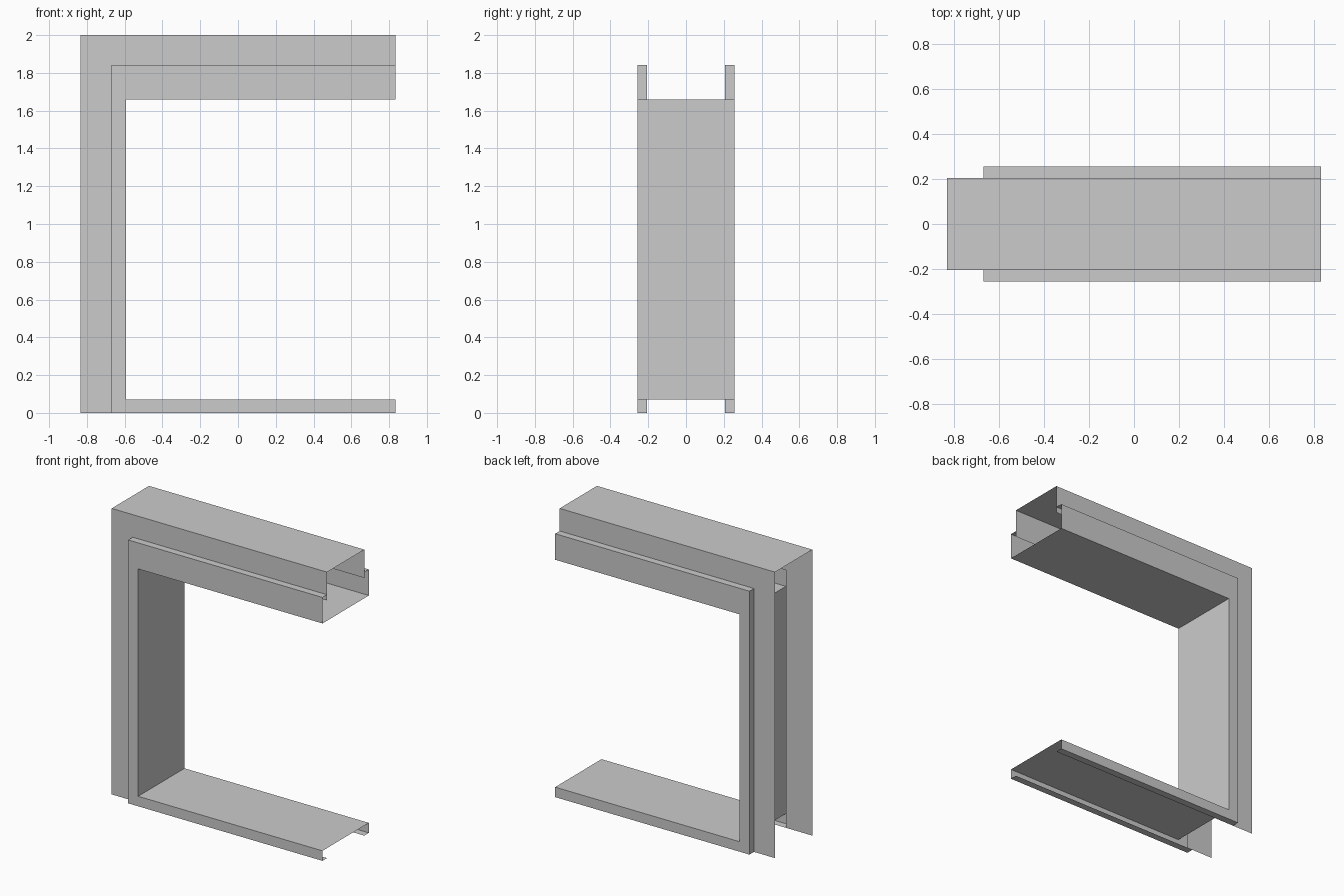
import bpy

if "Cube" in bpy.data.objects:
    bpy.data.objects.remove(bpy.data.objects["Cube"])

X0, X1 = -0.833, 0.833        # outer left edge, open right end
STEP_X, STEP_Z = -0.67, 1.842 # outer edge of the raised trim
IN_X, IN_Z, SILL = -0.593, 1.66, 0.07
LAP = 0.04                    # casing panel tucked behind the trim
Y_CASE, Y_TRIM = 0.206, 0.256


def sheet(name, faces):
    """Object from a list of 3D polygons."""
    verts, idx = [], []
    for f in faces:
        idx.append(list(range(len(verts), len(verts) + len(f))))
        verts += f
    me = bpy.data.meshes.new(name)
    me.from_pydata(verts, [], idx)
    me.update()
    ob = bpy.data.objects.new(name, me)
    bpy.context.collection.objects.link(ob)
    return ob


def panel(pts, y):
    """Flat upright polygon at depth y, facing outward."""
    pts = pts if y < 0 else pts[::-1]
    return [(x, y, z) for x, z in pts]


def strips(path, ya, yb):
    """Sweep an x-z path between two depths."""
    return [[(a[0], ya, a[1]), (a[0], yb, a[1]), (b[0], yb, b[1]), (b[0], ya, b[1])]
            for a, b in zip(path, path[1:])]


# Outlines in the x-z plane, counter-clockwise from the front
case_l = [(X0, 0), (STEP_X + LAP, 0), (STEP_X + LAP, STEP_Z - LAP),
          (X1, STEP_Z - LAP), (X1, 2), (X0, 2)]
trim_c = [(STEP_X, 0), (X1, 0), (X1, SILL), (IN_X, SILL),
          (IN_X, IN_Z), (X1, IN_Z), (X1, STEP_Z), (STEP_X, STEP_Z)]
trim_edge = [(X1, 0), (STEP_X, 0), (STEP_X, STEP_Z), (X1, STEP_Z)]
opening = [(X1, IN_Z), (IN_X, IN_Z), (IN_X, SILL), (X1, SILL)]

# Casing panels, trim panels and trim returns on both faces
for side, s in (("front", -1), ("back", 1)):
    sheet(side + "_casing", [panel(case_l, s * Y_CASE)])
    ya, yb = sorted((s * Y_CASE, s * Y_TRIM))
    sheet(side + "_trim", [panel(trim_c, s * Y_TRIM)] + strips(trim_edge, ya, yb))

# Top cap and the lining of the opening (head, jamb, sill)
sheet("top_cap", strips([(X0, 2), (X1, 2)], -Y_CASE, Y_CASE))
sheet("opening_lining", strips(opening, -Y_TRIM, Y_TRIM))
